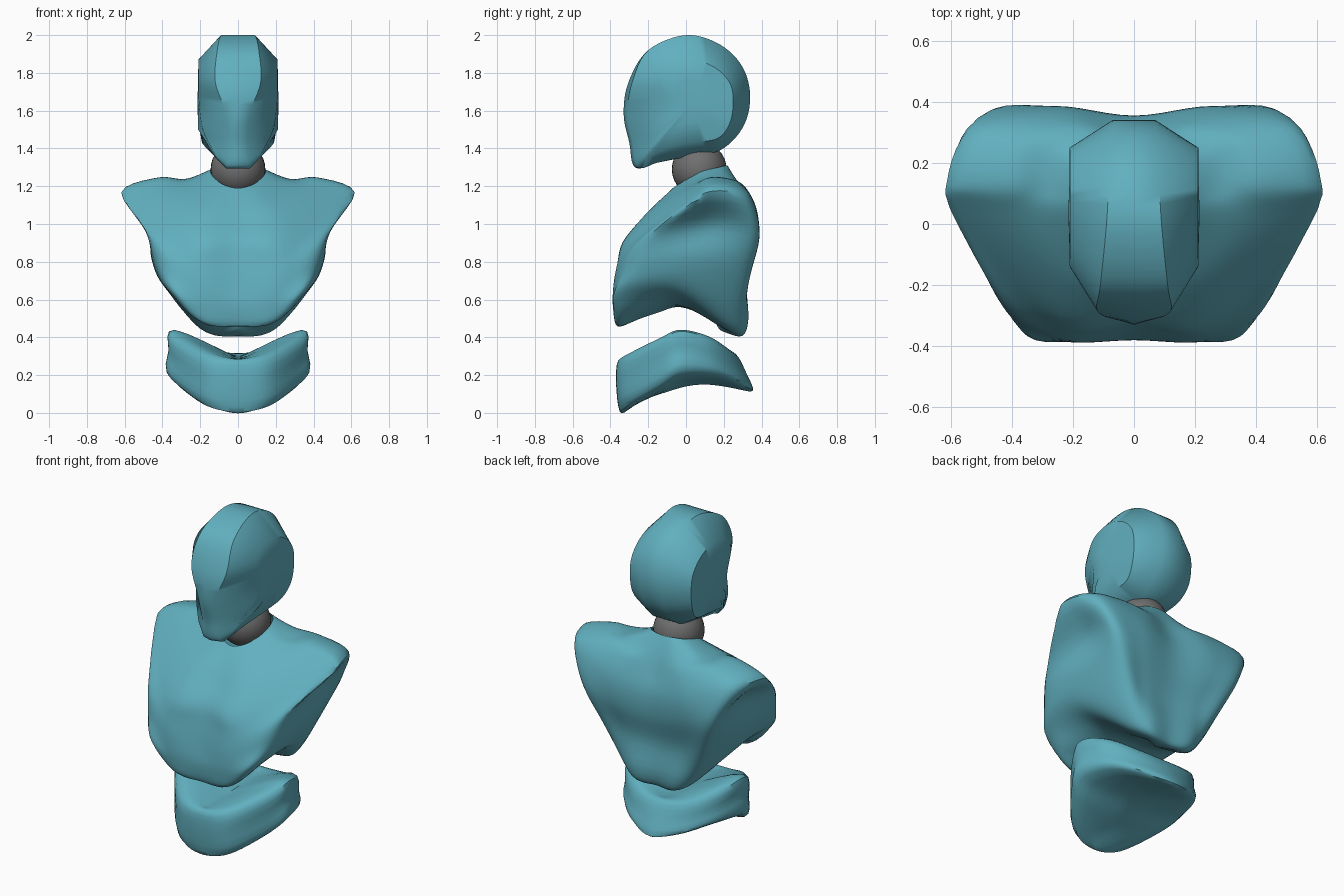
import bpy
import bmesh
import math
from mathutils import Vector

default_cube = bpy.data.objects.get("Cube")
if default_cube:
    bpy.data.objects.remove(default_cube, do_unlink=True)


def make_material(name, colour):
    material = bpy.data.materials.new(name)
    material.use_nodes = True
    material.diffuse_color = colour
    material.node_tree.nodes["Principled BSDF"].inputs["Base Color"].default_value = colour
    return material


teal = make_material("teal", (0.12, 0.43, 0.52, 1))
grey = make_material("dark grey", (0.16, 0.16, 0.16, 1))


def smooth_path(points, steps, closed):
    """Curve that passes through every control point."""
    points = [Vector(p) for p in points]
    count = len(points)

    def pick(i):
        return points[i % count] if closed else points[max(0, min(count - 1, i))]

    result = []
    for i in range(count if closed else count - 1):
        before, start, end, after = (pick(i + k) for k in (-1, 0, 1, 2))
        for step in range(steps):
            t = step / steps
            result.append(start + 0.5 * t * (
                (end - before)
                + t * (2 * before - 5 * start + 4 * end - after)
                + t * t * (3 * start - before - 3 * end + after)))
    if not closed:
        result.append(points[-1])
    return result


def mirror_path(path):
    return [(-x, y, z) for x, y, z in path]


def loft(name, paths, along, around, angle):
    """Skin a closed loop of paths, smoothing in both directions."""
    paths = [smooth_path(path, along, False) for path in paths]
    rings = [smooth_path(ring, around, True) for ring in zip(*paths)]
    bm = bmesh.new()
    rows = [[bm.verts.new(p) for p in ring] for ring in rings]
    for lower, upper in zip(rows, rows[1:]):
        for i in range(len(lower)):
            j = (i + 1) % len(lower)
            bm.faces.new((lower[i], lower[j], upper[j], upper[i]))
    bmesh.ops.remove_doubles(bm, verts=bm.verts, dist=0.0005)
    bmesh.ops.dissolve_degenerate(bm, edges=bm.edges, dist=0.0005)
    bmesh.ops.recalc_face_normals(bm, faces=bm.faces)
    mesh = bpy.data.meshes.new(name)
    bm.to_mesh(mesh)
    bm.free()
    obj = bpy.data.objects.new(name, mesh)
    bpy.context.collection.objects.link(obj)
    finish(obj, teal, angle)


def finish(obj, material, angle):
    obj.data.materials.append(material)
    bpy.ops.object.select_all(action="DESELECT")
    obj.select_set(True)
    bpy.context.view_layer.objects.active = obj
    bpy.ops.object.shade_smooth_by_angle(angle=math.radians(angle))


def symmetric_loop(half):
    """Front-to-back paths on one side, completed by their mirror images."""
    return half + [mirror_path(path) for path in half[-2:0:-1]]


# Torso: contour lines run from the collar over the body to the underside
breastbone = [(0, -.07, 1.19), (0, -.15, 1.11), (0, -.22, 1.03), (0, -.31, .92), (0, -.345, .8),
              (0, -.37, .66), (0, -.38, .56), (0, -.36, .46), (0, -.3, .48)]
chest = [(.08, -.04, 1.21), (.14, -.13, 1.13), (.2, -.21, 1.05), (.24, -.31, .92), (.25, -.355, .8),
         (.23, -.38, .68), (.2, -.385, .56), (.16, -.355, .465), (0, -.24, .5)]
front_edge = [(.13, .03, 1.25), (.26, .03, 1.215), (.41, .02, 1.18), (.57, .02, 1.12), (.475, -.19, .94),
              (.42, -.28, .77), (.35, -.35, .635), (.24, -.28, .53), (0, -.15, .53)]
flank = [(.145, .09, 1.28), (.28, .12, 1.235), (.42, .13, 1.245), (.61, .15, 1.175), (.465, .13, 1.0),
         (.455, .03, .82), (.385, -.06, .665), (.2, -.04, .58), (0, -.03, .56)]
back_edge = [(.12, .17, 1.3), (.25, .23, 1.24), (.38, .27, 1.225), (.52, .325, 1.15), (.46, .365, .96),
             (.37, .315, .75), (.27, .23, .52), (.17, .2, .45), (0, .13, .5)]
shoulder_blade = [(.06, .21, 1.31), (.13, .27, 1.23), (.2, .33, 1.17), (.26, .38, 1.05), (.25, .38, .9),
                  (.2, .325, .7), (.17, .325, .5), (.12, .29, .41), (0, .18, .44)]
spine = [(0, .22, 1.31), (0, .27, 1.22), (0, .31, 1.12), (0, .35, 1.0), (0, .35, .86),
         (0, .31, .68), (0, .32, .5), (0, .29, .41), (0, .23, .42)]
loft("torso", symmetric_loop(
    [breastbone, chest, front_edge, flank, back_edge, shoulder_blade, spine]), 5, 6, 40)

# Pelvis: contour lines run from the saddle top over the rim to the keel
pelvis_front = [(0, -.3, .28), (0, -.36, .275), (0, -.37, .15), (0, -.35, .005), (0, -.3, .02)]
pelvis_groin = [(0, -.22, .285), (.15, -.32, .305), (.17, -.335, .17), (.16, -.31, .035), (0, -.22, .07)]
pelvis_corner = [(0, -.12, .285), (.3, -.14, .395), (.325, -.15, .26), (.3, -.14, .13), (0, -.12, .105)]
pelvis_side = [(0, -.03, .29), (.335, -.03, .44), (.368, -.03, .33), (.35, -.03, .195), (0, 0, .14)]
pelvis_hip = [(0, .07, .295), (.29, .12, .405), (.32, .14, .29), (.29, .15, .195), (0, .1, .15)]
pelvis_seat = [(0, .14, .3), (.16, .23, .335), (.18, .27, .23), (.16, .29, .15), (0, .2, .14)]
pelvis_back = [(0, .2, .305), (0, .265, .31), (0, .32, .21), (0, .355, .12), (0, .3, .12)]
loft("pelvis", symmetric_loop(
    [pelvis_front, pelvis_groin, pelvis_corner, pelvis_side, pelvis_hip, pelvis_seat, pelvis_back]), 4, 6, 50)

# Head: outline (y, z), half width of the centre strip, edge of the flat side
head_outline = [
    ((0, 2), .09, (.21, .03, 1.87)),
    ((.18, 1.95), .08, (.21, .15, 1.83)),
    ((.3, 1.83), .07, (.21, .23, 1.75)),
    ((.34, 1.67), .07, (.21, .25, 1.65)),
    ((.3, 1.51), .07, (.205, .23, 1.53)),
    ((.18, 1.39), .08, (.19, .16, 1.45)),
    ((0, 1.355), .09, (.19, 0, 1.43)),
    ((-.15, 1.325), .08, (.165, -.11, 1.4)),
    ((-.27, 1.3), .06, (.11, -.22, 1.35)),
    ((-.3, 1.43), .05, (.18, -.155, 1.48)),
    ((-.33, 1.58), .06, (.205, -.11, 1.62)),
    ((-.305, 1.75), .12, (.21, -.14, 1.76)),
    ((-.2, 1.92), .11, (.21, -.09, 1.84)),
]
side_centre = Vector((.215, .04, 1.65))
head_paths = []
for (y, z), strip, side in head_outline:
    strip_y = y + .02 if y < -.25 else y
    # The inner ring keeps the temple flat while the jaw tapers
    inner = Vector(side).lerp(side_centre, .5)
    inner.x = .211
    half = [(strip, strip_y, z), side, inner, side_centre]
    head_paths.append(mirror_path(half[::-1]) + [(0, y, z)] + half)
loft("head", head_paths, 1, 6, 45)

# Neck ball joint, nested between the head and the collar
bpy.ops.mesh.primitive_uv_sphere_add(segments=32, ring_count=16, radius=.145, location=(0, .07, 1.29))
neck = bpy.context.object
neck.name = "neck_ball"
finish(neck, grey, 60)
